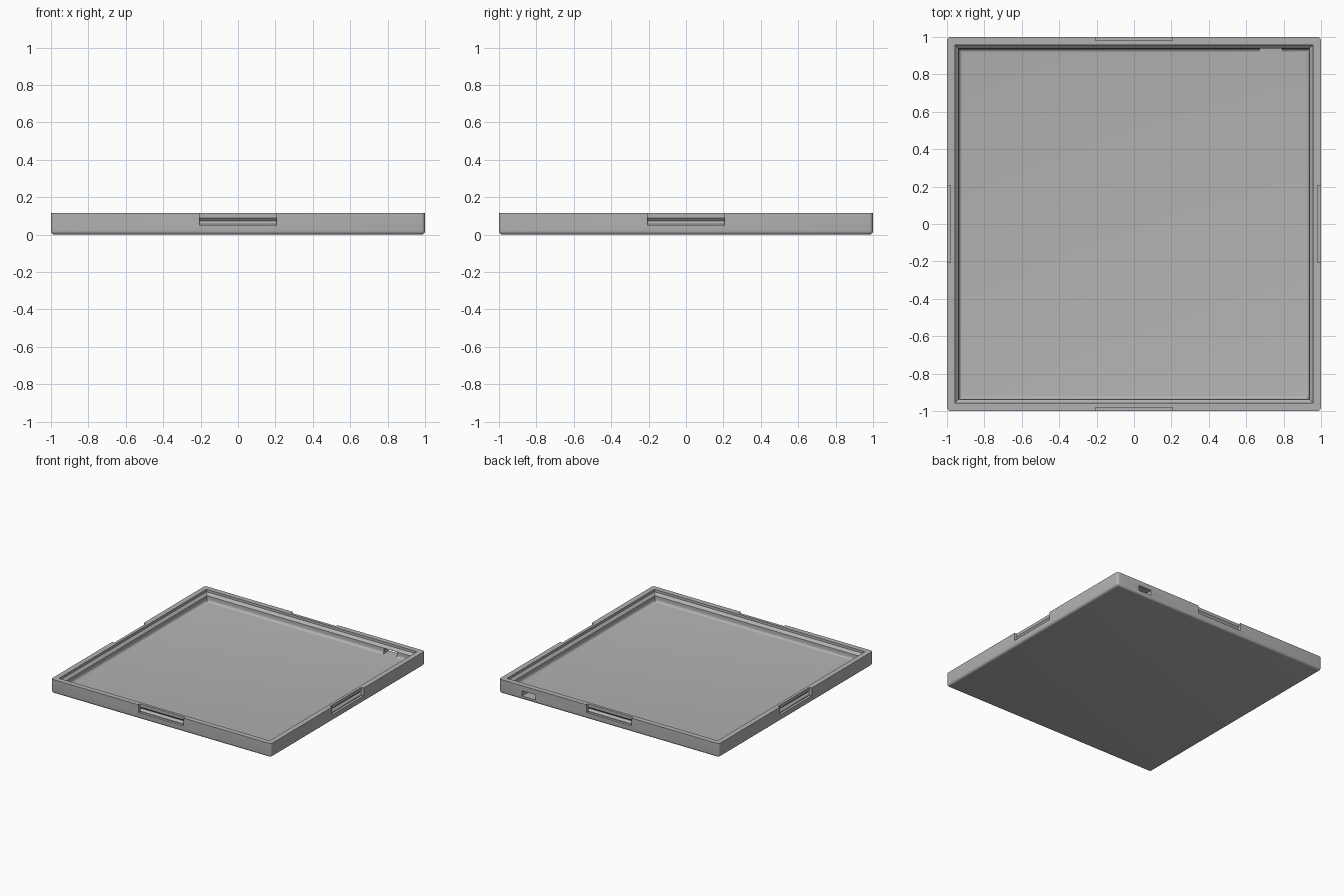
import bpy, bmesh
from math import radians, sin, cos, pi
from mathutils import Matrix, Vector

cube = bpy.data.objects.get("Cube")
if cube:
    bpy.data.objects.remove(cube, do_unlink=True)

HEIGHT = 0.115
FLOOR = 0.03

grey = bpy.data.materials.new("light grey plastic")
grey.use_nodes = True
colour = (0.45, 0.45, 0.45, 1)
grey.diffuse_color = colour
grey.node_tree.nodes["Principled BSDF"].inputs["Base Color"].default_value = colour


def make_object(name, bm):
    bmesh.ops.recalc_face_normals(bm, faces=bm.faces)
    mesh = bpy.data.meshes.new(name)
    bm.to_mesh(mesh)
    bm.free()
    mesh.materials.append(grey)
    obj = bpy.data.objects.new(name, mesh)
    bpy.context.collection.objects.link(obj)
    return obj


def box(lo, hi):
    bm = bmesh.new()
    lo, hi = Vector(lo), Vector(hi)
    bmesh.ops.create_cube(bm, size=1, matrix=Matrix.Translation((lo + hi) / 2)
                          @ Matrix.Diagonal((*(hi - lo), 1)))
    return bm


def square_loft(profile):
    """Solid stacked from square rings of (half width, height)."""
    bm = bmesh.new()
    rings = [[bm.verts.new((sx * w, sy * w, z))
              for sx, sy in ((-1, -1), (1, -1), (1, 1), (-1, 1))] for w, z in profile]
    for a, b in zip(rings, rings[1:]):
        for i in range(4):
            j = (i + 1) % 4
            bm.faces.new((a[i], a[j], b[j], b[i]))
    bm.faces.new(rings[0])
    bm.faces.new(rings[-1])
    return bm


def extrude_side(profile, half_length, turn):
    """Profile of (depth, height) run along one side of the tray."""
    bm = bmesh.new()
    ends = [[bm.verts.new((x, d - 1, z)) for d, z in profile]
            for x in (-half_length, half_length)]
    n = len(profile)
    for i in range(n):
        j = (i + 1) % n
        bm.faces.new((ends[0][i], ends[0][j], ends[1][j], ends[1][i]))
    bm.faces.new(ends[0])
    bm.faces.new(ends[1])
    bm.transform(Matrix.Rotation(turn, 4, "Z"))
    return bm


# Tray body with rounded upright corners and bottom edge
bm = box((-1, -1, 0), (1, 1, HEIGHT))
edges = [e for e in bm.edges if min(v.co.z for v in e.verts) < 0.01]
bmesh.ops.bevel(bm, geom=edges, offset=0.02, segments=5, profile=0.5, affect="EDGES")
tray = make_object("tray", bm)

# Stepped cavity with a filleted floor
wall, fillet = 0.937, 0.02
profile = [(0.957, HEIGHT + 0.1), (0.957, 0.095), (wall, 0.075)]
for k in range(6):
    a = k / 5 * pi / 2
    profile.append((wall - fillet * (1 - cos(a)), FLOOR + fillet * (1 - sin(a))))
cutters = [make_object("cavity_cutter", square_loft(profile))]

# Latch recess with a grip groove in the middle of each side
latch = [(-0.05, 0.2), (0.02, 0.2), (0.02, 0.09), (0.035, 0.073),
         (0.02, 0.056), (0.02, 0.05), (-0.05, 0.05)]
for k in range(4):
    cutters.append(make_object("latch_cutter", extrude_side(latch, 0.205, k * pi / 2)))

# Cable port through the back wall
cutters.append(make_object("port_cutter", box((0.67, 0.91, FLOOR), (0.79, 1.1, 0.073))))

bpy.context.view_layer.objects.active = tray
for cutter in cutters:
    cutter.hide_render = True
    mod = tray.modifiers.new("cut", "BOOLEAN")
    mod.operation = "DIFFERENCE"
    mod.solver = "EXACT"
    mod.object = cutter
    bpy.ops.object.modifier_apply(modifier=mod.name)
for cutter in cutters:
    bpy.data.objects.remove(cutter, do_unlink=True)

bpy.ops.object.select_all(action="DESELECT")
tray.select_set(True)
bpy.ops.object.shade_smooth_by_angle(angle=radians(30))
